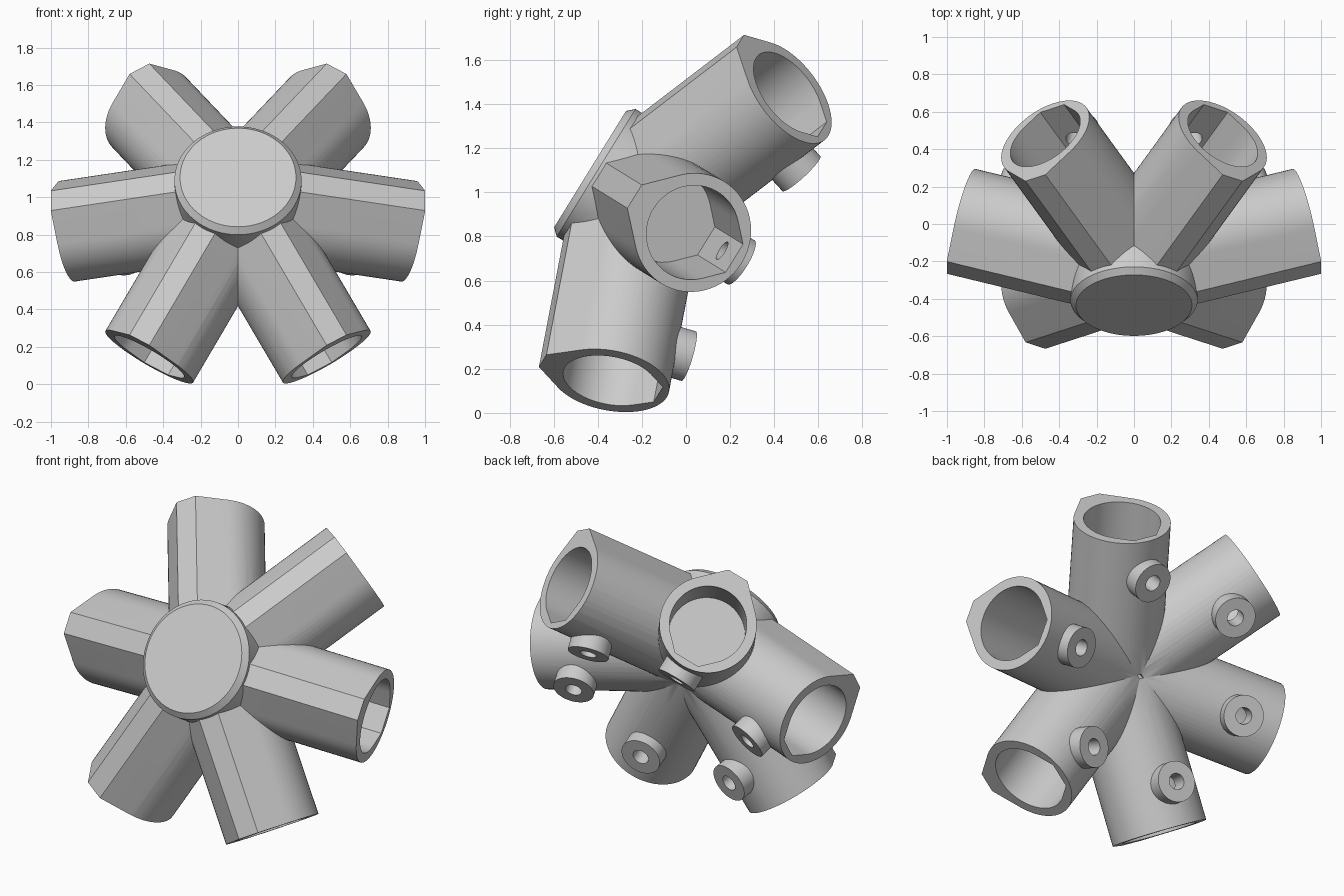
import bpy, bmesh
from math import sin, cos, pi, radians, sqrt
from mathutils import Vector

if "Cube" in bpy.data.objects:
    bpy.data.objects.remove(bpy.data.objects["Cube"])

grey = bpy.data.materials.new("light_grey")
grey.use_nodes = True
colour = (0.6, 0.6, 0.6, 1)
grey.diffuse_color = colour
grey.node_tree.nodes["Principled BSDF"].inputs["Base Color"].default_value = colour

# Directions of a six-way dome joint
CENTRE = Vector((0, -0.19, 0.954))
TILT = radians(31.72)
NORMAL = Vector((0, -cos(TILT), sin(TILT)))
ARMS = [Vector((s * x, y, z)).normalized() for s in (1, -1) for x, y, z in
        ((0.962, 0.2326, -0.1436), (0.5, 0.688, 0.5257), (0.5, -0.1625, -0.8507))]
LENGTH, RADIUS = 0.949, 0.272


def loft(name, sections, origin, axis, up):
    """Solid through (profile, distance along axis) sections."""
    axis = axis.normalized()
    up = (up - up.dot(axis) * axis).normalized()
    side = up.cross(axis)
    bm = bmesh.new()
    rings = [[bm.verts.new(origin + side * u + up * v + axis * d) for u, v in prof]
             for prof, d in sections]
    for a, b in zip(rings, rings[1:]):
        for i in range(len(a)):
            j = (i + 1) % len(a)
            bm.faces.new((a[i], a[j], b[j], b[i]))
    bm.faces.new(rings[0][::-1])
    bm.faces.new(rings[-1])
    bmesh.ops.recalc_face_normals(bm, faces=bm.faces)
    mesh = bpy.data.meshes.new(name)
    bm.to_mesh(mesh)
    bm.free()
    mesh.materials.append(grey)
    ob = bpy.data.objects.new(name, mesh)
    bpy.context.collection.objects.link(ob)
    return ob


def circle(r, n=64):
    return [(r * cos(2 * pi * i / n), r * sin(2 * pi * i / n)) for i in range(n)]


def teardrop(r, w, flip=1, n=48):
    """Round profile with two 45 degree facets and a flat of half width w."""
    arc = [radians(135 + 270 * i / n) for i in range(n + 1)]
    pts = [(r * cos(a), r * sin(a)) for a in arc]
    pts += [(w, r * sqrt(2) - w), (-w, r * sqrt(2) - w)]
    return [(u * flip, v * flip) for u, v in pts]


def combine(target, tool, operation):
    mod = target.modifiers.new("bool", 'BOOLEAN')
    mod.operation, mod.solver, mod.object = operation, 'EXACT', tool
    bpy.context.view_layer.objects.active = target
    bpy.ops.object.modifier_apply(modifier=mod.name)
    bpy.data.objects.remove(tool)


# Hub with chamfered cap
joint = loft("hub_connector", [(circle(0.34, 96), -0.1), (circle(0.34, 96), 0.256),
                               (circle(0.31, 96), 0.288)],
             CENTRE, NORMAL, Vector((0, 0, 1)))

# Arms with screw bosses on their rear side
cutters = []
for d in ARMS:
    outer, inner = teardrop(RADIUS, 0.062), teardrop(0.216, 0.075, -1)
    combine(joint, loft("arm", [(outer, 0.1), (outer, LENGTH)], CENTRE, d, NORMAL), 'UNION')
    back = -(NORMAL - NORMAL.dot(d) * d).normalized()
    base = CENTRE + d * 0.71
    boss, screw = circle(0.117, 48), circle(0.047, 32)
    combine(joint, loft("boss", [(boss, 0.18), (boss, 0.335)], base, back, d), 'UNION')
    cutters.append(loft("socket", [(inner, 0.4), (inner, LENGTH + 0.1)], CENTRE, d, NORMAL))
    cutters.append(loft("screw_hole", [(screw, 0.1), (screw, 0.45)], base, back, d))

# Sockets, screw holes and the rear bore
bore = circle(0.2)
cutters.append(loft("bore", [(bore, -0.2), (bore, 0.6)], CENTRE, -NORMAL, Vector((0, 0, 1))))
for cutter in cutters:
    combine(joint, cutter, 'DIFFERENCE')

bpy.ops.object.select_all(action='DESELECT')
joint.select_set(True)
bpy.context.view_layer.objects.active = joint
bpy.ops.object.shade_smooth_by_angle(angle=radians(25))
